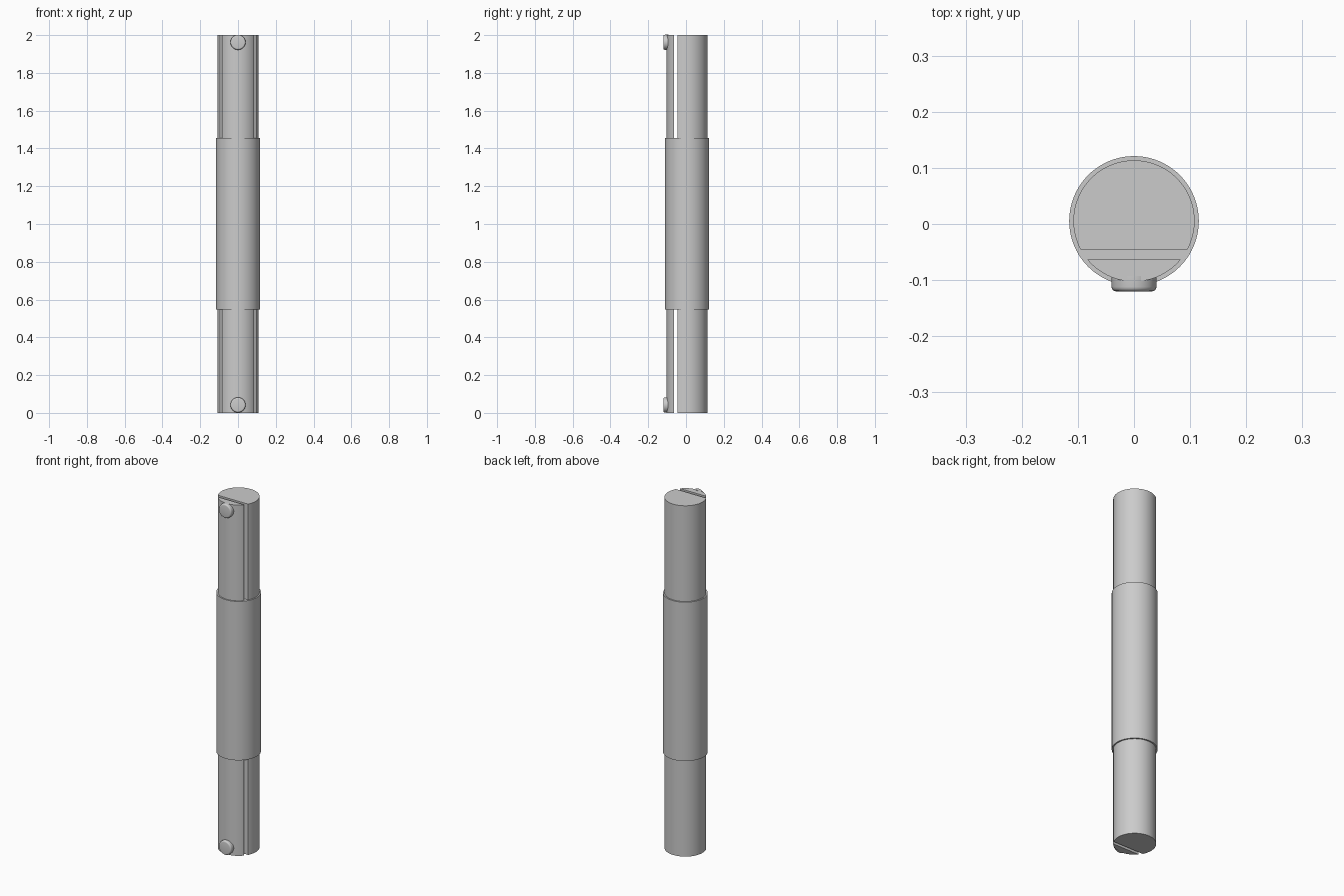
import bpy, bmesh, math
from mathutils import Matrix, Vector

if "Cube" in bpy.data.objects:
    bpy.data.objects.remove(bpy.data.objects["Cube"])

CY = 0.0055          # axis of the round bar
R_BAR = 0.108
R_SLEEVE = 0.1155


def finish(name, bm):
    bmesh.ops.recalc_face_normals(bm, faces=bm.faces)
    me = bpy.data.meshes.new(name)
    bm.to_mesh(me)
    bm.free()
    ob = bpy.data.objects.new(name, me)
    bpy.context.collection.objects.link(ob)
    bpy.ops.object.select_all(action='DESELECT')
    ob.select_set(True)
    bpy.context.view_layer.objects.active = ob
    bpy.ops.object.shade_smooth_by_angle(angle=math.radians(35))
    return ob


def bar_segment(name, a0, a1, n):
    """Extrude the part of the bar's circle between two angles, closed by a flat chord."""
    bm = bmesh.new()
    ring = []
    for i in range(n + 1):
        a = a0 + (a1 - a0) * i / n
        ring.append(bm.verts.new((R_BAR * math.cos(a), CY + R_BAR * math.sin(a), 0)))
    face = bm.faces.new(ring)
    ext = bmesh.ops.extrude_face_region(bm, geom=[face])
    verts = [v for v in ext['geom'] if isinstance(v, bmesh.types.BMVert)]
    bmesh.ops.translate(bm, verts=verts, vec=Vector((0, 0, 2)))
    return finish(name, bm)


# Main bar and thin front bar, separated by a flat slot
a_main = math.asin((-0.0455 - CY) / R_BAR)
a_thin = math.asin((-0.063 - CY) / R_BAR)
bar_segment("main_bar", a_main, math.pi - a_main, 64)
bar_segment("front_bar", math.pi - a_thin, math.tau + a_thin, 28)

# Sleeve around the middle
bm = bmesh.new()
bmesh.ops.create_cone(bm, cap_ends=True, segments=80, radius1=R_SLEEVE, radius2=R_SLEEVE,
                      depth=0.906, matrix=Matrix.Translation((0, CY, 1.001)))
finish("sleeve", bm)

# Round buttons at both ends, with a rounded front rim
for label, z in (("lower", 0.042), ("upper", 1.962)):
    bm = bmesh.new()
    m = Matrix.Translation((0, -0.1065, z)) @ Matrix.Rotation(math.radians(90), 4, 'X')
    bmesh.ops.create_cone(bm, cap_ends=True, segments=40, radius1=0.04, radius2=0.04,
                          depth=0.027, matrix=m)
    rim = [e for e in bm.edges if all(v.co.y < -0.11 for v in e.verts)]
    bmesh.ops.bevel(bm, geom=rim, offset=0.008, segments=4, profile=0.5, affect='EDGES')
    finish(label + "_button", bm)
